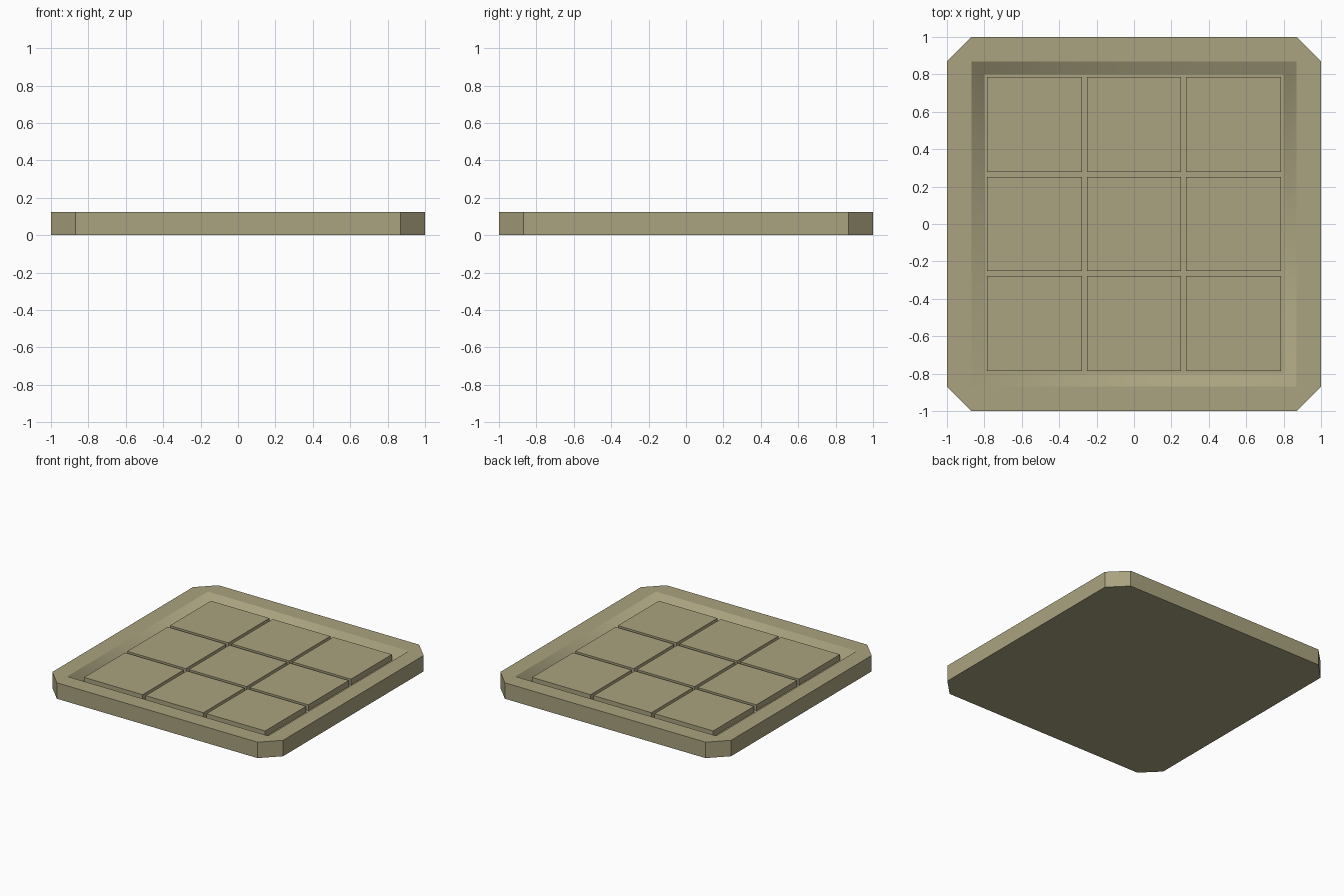
import bpy, bmesh

if "Cube" in bpy.data.objects:
    bpy.data.objects.remove(bpy.data.objects["Cube"])

H, FLOOR, TILE_TOP = 0.125, 0.0625, 0.108

mat = bpy.data.materials.new("khaki")
mat.diffuse_color = (0.40, 0.365, 0.215, 1)
mat.use_nodes = True
mat.node_tree.nodes["Principled BSDF"].inputs["Base Color"].default_value = mat.diffuse_color


def finish(name, bm):
    bmesh.ops.recalc_face_normals(bm, faces=bm.faces)
    me = bpy.data.meshes.new(name)
    bm.to_mesh(me)
    bm.free()
    me.materials.append(mat)
    ob = bpy.data.objects.new(name, me)
    bpy.context.collection.objects.link(ob)
    return ob


# Tray: chamfered square slab with a sloped square recess
bm = bmesh.new()
C = 0.87
octagon = [(-C, -1), (C, -1), (1, -C), (1, C), (C, 1), (-C, 1), (-1, C), (-1, -C)]
square = [(-1, -1), (1, -1), (1, 1), (-1, 1)]
bottom = [bm.verts.new((x, y, 0)) for x, y in octagon]
top = [bm.verts.new((x, y, H)) for x, y in octagon]
lip = [bm.verts.new((x * C, y * C, H)) for x, y in square]
floor = [bm.verts.new((x * 0.80, y * 0.80, FLOOR)) for x, y in square]
bm.faces.new(bottom)
bm.faces.new(floor)
for i in range(8):
    j = (i + 1) % 8
    bm.faces.new((bottom[i], bottom[j], top[j], top[i]))
for i in range(4):
    j = (i + 1) % 4
    a, b, c = top[2 * i], top[2 * i + 1], top[(2 * i + 2) % 8]
    bm.faces.new((a, b, lip[j], lip[i]))       # straight rim
    bm.faces.new((b, c, lip[j]))               # rim corner
    slope = bm.faces.new((lip[i], lip[j], floor[j], floor[i]))
    slope.smooth = True                        # slopes blend at the corners
for ring in (lip, floor):
    for i in range(4):
        bm.edges.get((ring[i], ring[(i + 1) % 4])).smooth = False
finish("tray", bm)

# Nine raised tiles in a 3 x 3 grid
spans = [(-0.785, -0.277), (-0.25, 0.25), (0.277, 0.785)]
for r, (y0, y1) in enumerate(spans):
    for c, (x0, x1) in enumerate(spans):
        bm = bmesh.new()
        bmesh.ops.create_cube(bm, size=1)
        for v in bm.verts:
            v.co.x = x1 if v.co.x > 0 else x0
            v.co.y = y1 if v.co.y > 0 else y0
            v.co.z = TILE_TOP if v.co.z > 0 else FLOOR
        finish(f"tile_{r + 1}_{c + 1}", bm)
